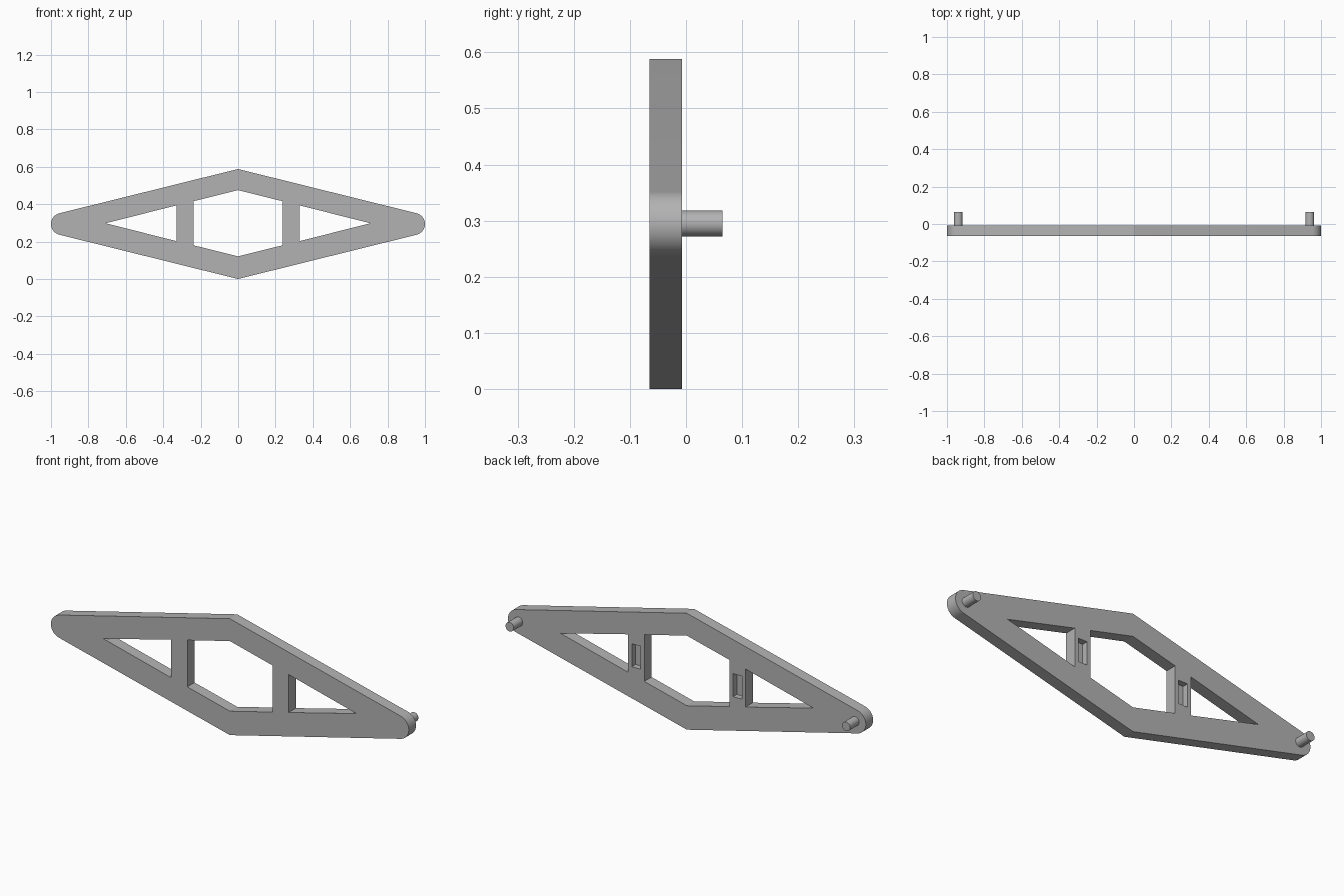
import bpy, bmesh, math

cube = bpy.data.objects.get("Cube")
if cube:
    bpy.data.objects.remove(cube, do_unlink=True)

grey = bpy.data.materials.new("plain grey")
grey.use_nodes = True
colour = (0.45, 0.45, 0.45, 1)
grey.diffuse_color = colour
grey.node_tree.nodes["Principled BSDF"].inputs["Base Color"].default_value = colour

BACK, FRONT, PEG_END = -0.007, -0.065, 0.065
MID = 0.294          # height of the long axis
SLOPE = 0.248        # slope of the long edges
END_X, END_R = 0.941, 0.059


def prism(name, outline, y0, y1):
    """Extrude an (x, z) outline along y."""
    bm = bmesh.new()
    face = bm.faces.new([bm.verts.new((x, y0, z)) for x, z in outline])
    ext = bmesh.ops.extrude_face_region(bm, geom=[face])
    verts = [v for v in ext["geom"] if isinstance(v, bmesh.types.BMVert)]
    bmesh.ops.translate(bm, verts=verts, vec=(0, y1 - y0, 0))
    bmesh.ops.recalc_face_normals(bm, faces=bm.faces)
    mesh = bpy.data.meshes.new(name)
    bm.to_mesh(mesh)
    bm.free()
    mesh.materials.append(grey)
    obj = bpy.data.objects.new(name, mesh)
    bpy.context.collection.objects.link(obj)
    return obj


def arc(cx, cz, r, start, end, n):
    return [(cx + r * math.cos(start + (end - start) * i / n),
             cz + r * math.sin(start + (end - start) * i / n)) for i in range(n + 1)]


def smooth(obj):
    bpy.ops.object.select_all(action="DESELECT")
    obj.select_set(True)
    bpy.context.view_layer.objects.active = obj
    bpy.ops.object.shade_smooth_by_angle(angle=math.radians(25))


# Diamond plate with rounded ends
a = math.pi / 2 - math.atan(SLOPE)
right = arc(END_X, MID, END_R, -a, a, 20)
left = arc(-END_X, MID, END_R, math.pi - a, math.pi + a, 20)
plate = prism("diamond_plate", [(0, 0)] + right + [(0, 2 * MID)] + left, FRONT, BACK)

# Cutters for the central window, side windows and rear pockets
WZ, HALF, IN_X, OUT_X, TIP = 0.298, 0.177, 0.238, 0.328, 0.707
side_h = HALF - SLOPE * IN_X
tri_h = 0.096
window = [(0, WZ - HALF), (IN_X, WZ - side_h), (IN_X, WZ + side_h),
          (0, WZ + HALF), (-IN_X, WZ + side_h), (-IN_X, WZ - side_h)]
cutters = [prism("window_cutter", window, -0.2, 0.2)]
for s in (-1, 1):
    triangle = [(s * OUT_X, WZ - tri_h), (s * TIP, WZ), (s * OUT_X, WZ + tri_h)]
    cutters.append(prism("side_window_cutter", triangle, -0.2, 0.2))
    px, w, h = s * (IN_X + OUT_X) / 2, 0.025, 0.058
    pocket = [(px - w, MID - h), (px + w, MID - h), (px + w, MID + h), (px - w, MID + h)]
    cutters.append(prism("pocket_cutter", pocket, BACK - 0.03, 0.1))

for c in cutters:
    c.hide_render = True
    mod = plate.modifiers.new("cut", "BOOLEAN")
    mod.operation, mod.solver, mod.object = "DIFFERENCE", "EXACT", c
bpy.context.view_layer.update()
cut_mesh = bpy.data.meshes.new_from_object(
    plate.evaluated_get(bpy.context.evaluated_depsgraph_get()))
plate.modifiers.clear()
plate.data = cut_mesh
for c in cutters:
    bpy.data.objects.remove(c, do_unlink=True)
smooth(plate)

# Rear pegs
for side, s in (("left", 1), ("right", -1)):
    circle = arc(s * 0.94, 0.295, 0.023, 0, 2 * math.pi, 32)[:-1]
    smooth(prism(side + "_peg", circle, BACK - 0.01, PEG_END))
